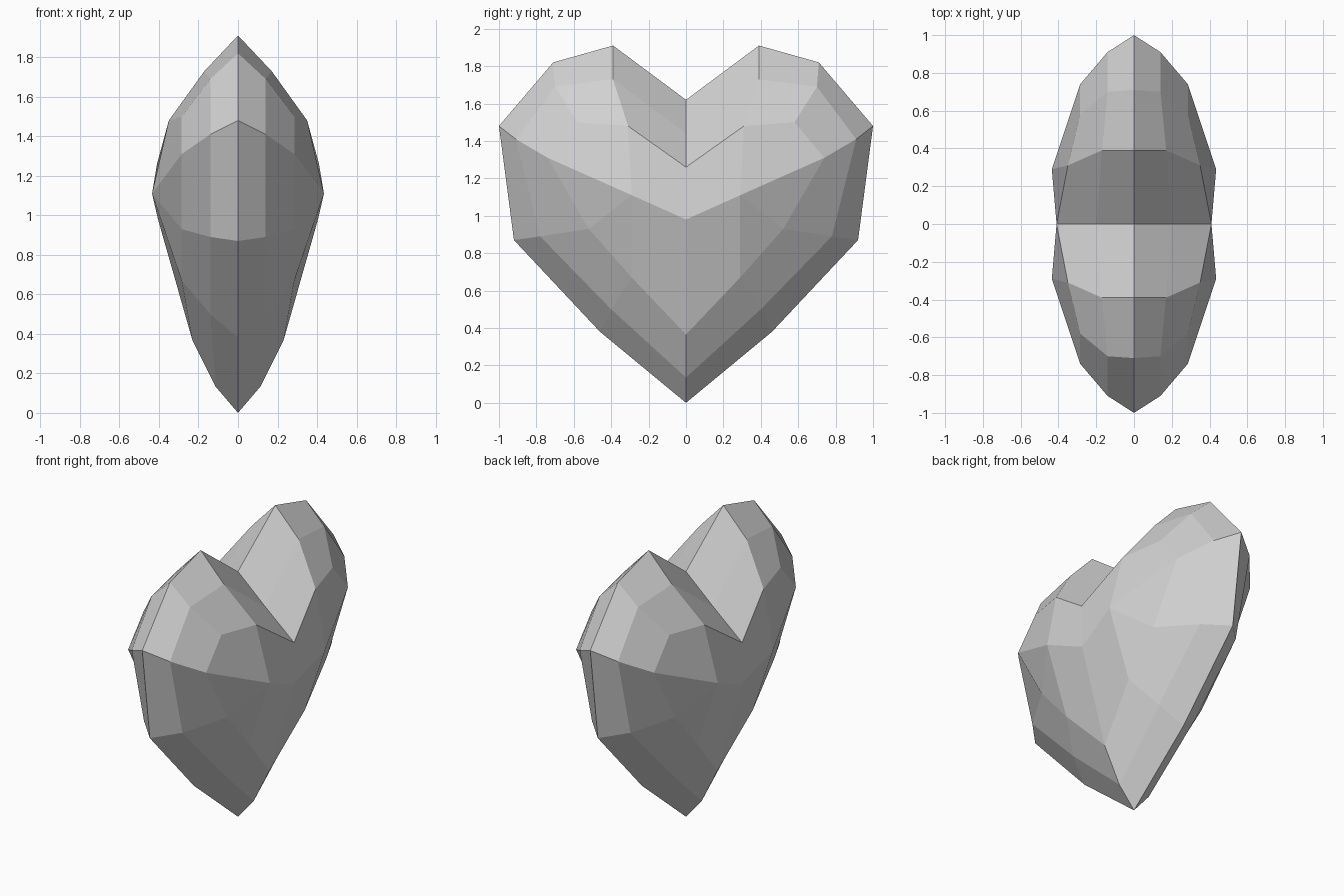
import bpy
import bmesh

# Remove the default object if present
default_cube = bpy.data.objects.get("Cube")
if default_cube:
    bpy.data.objects.remove(default_cube, do_unlink=True)


def flat_material(name, colour):
    """Make a plain single-colour material."""
    material = bpy.data.materials.new(name)
    material.use_nodes = True
    material.diffuse_color = colour
    shader = material.node_tree.nodes["Principled BSDF"]
    shader.inputs["Base Color"].default_value = colour
    return material


# One quarter of the heart: each spoke runs from the rim towards the bulge
spokes = {
    "notch": [(0, 0, 1.62), (.2, 0, 1.44), (.41, 0, 1.26)],
    "peak": [(0, .39, 1.91), (.17, .39, 1.73), (.35, .31, 1.48)],
    "shoulder": [(0, .71, 1.82), (.14, .7, 1.69), (.285, .58, 1.5)],
    "side": [(0, 1, 1.48), (.14, .91, 1.41), (.285, .74, 1.31)],
    "waist": [(0, .92, .87), (.14, .78, .89), (.285, .52, .93)],
    "lower": [(0, .46, .38), (.14, .4, .5), (.285, .29, .67)],
    "tip": [(0, 0, 0), (.115, 0, .135), (.23, 0, .365)],
}

bm = bmesh.new()
rows = {name: [bm.verts.new(p) for p in points]
        for name, points in spokes.items()}
bulge = bm.verts.new((.435, .29, 1.11))
centre = bm.verts.new((.405, 0, .98))

# Two bands of facets around the rim
ordered = list(rows.values())
for row, following in zip(ordered, ordered[1:]):
    for near, far in ((0, 1), (1, 2)):
        bm.faces.new((row[near], row[far], following[far], following[near]))

# Broad facets meeting at the bulge
inner = {name: row[-1] for name, row in rows.items()}
bm.faces.new((inner["notch"], centre, bulge, inner["peak"]))
bm.faces.new((inner["peak"], bulge, inner["side"], inner["shoulder"]))
bm.faces.new((inner["side"], bulge, inner["waist"]))
bm.faces.new((inner["waist"], bulge, inner["lower"]))
bm.faces.new((inner["lower"], bulge, centre, inner["tip"]))

# Mirror the quarter into a closed heart
for axis in ("X", "Y"):
    geometry = bm.verts[:] + bm.edges[:] + bm.faces[:]
    bmesh.ops.mirror(bm, geom=geometry, axis=axis, merge_dist=.0001)
bmesh.ops.remove_doubles(bm, verts=bm.verts[:], dist=.0001)
bmesh.ops.recalc_face_normals(bm, faces=bm.faces[:])

mesh = bpy.data.meshes.new("faceted_heart")
bm.to_mesh(mesh)
bm.free()
mesh.materials.append(flat_material("light grey", (.64, .64, .64, 1)))
heart = bpy.data.objects.new("faceted_heart", mesh)
bpy.context.collection.objects.link(heart)
